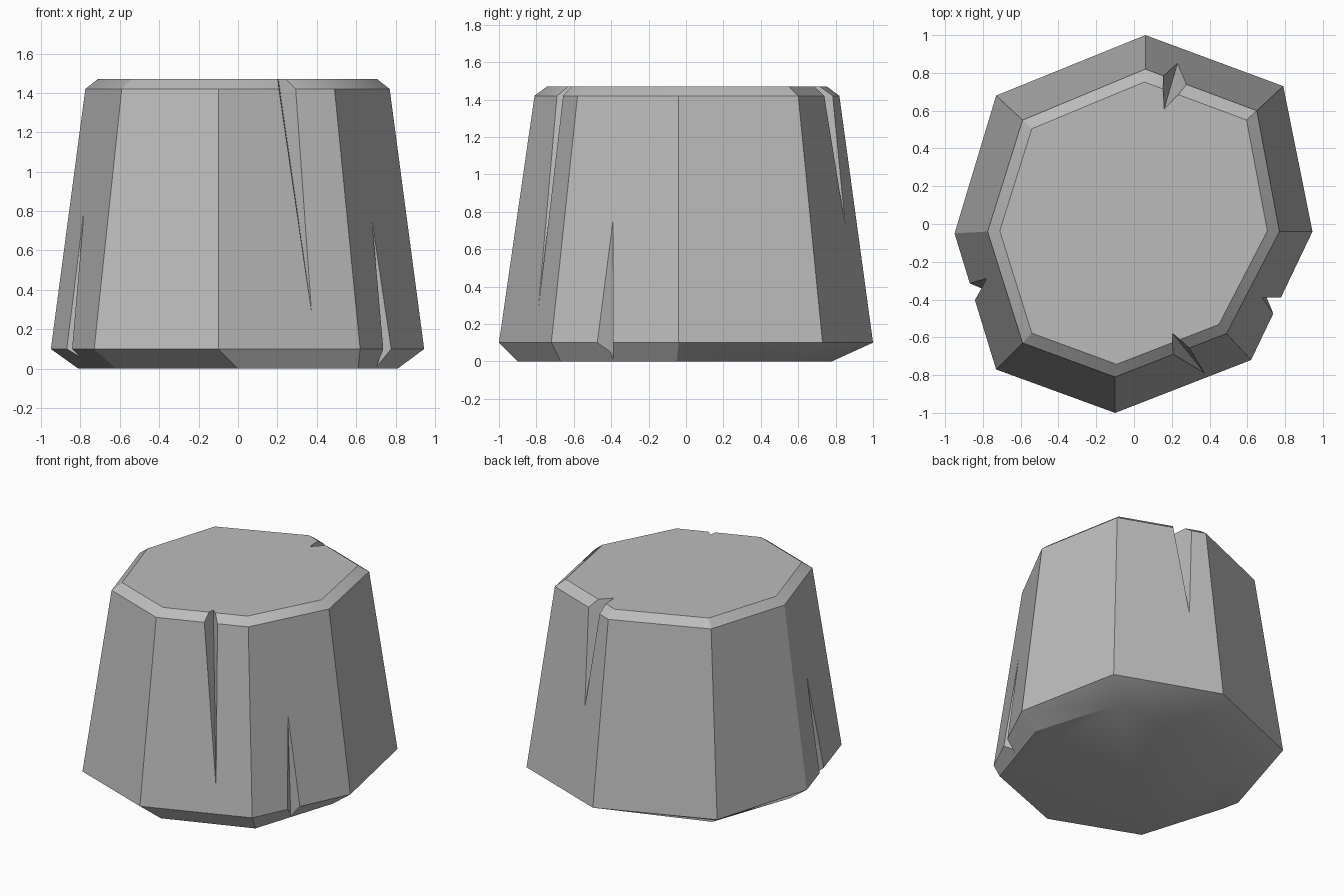
import bpy, bmesh, math
from mathutils import Vector

default_cube = bpy.data.objects.get("Cube")
if default_cube:
    bpy.data.objects.remove(default_cube, do_unlink=True)

# Single grey stone colour
stone = bpy.data.materials.new("grey_stone")
stone.use_nodes = True
grey = (0.5, 0.5, 0.5, 1)
stone.diffuse_color = grey
stone.node_tree.nodes["Principled BSDF"].inputs["Base Color"].default_value = grey


def make_object(name, bm):
    bmesh.ops.recalc_face_normals(bm, faces=bm.faces)
    mesh = bpy.data.meshes.new(name)
    bm.to_mesh(mesh)
    bm.free()
    mesh.materials.append(stone)
    obj = bpy.data.objects.new(name, mesh)
    bpy.context.collection.objects.link(obj)
    return obj


def loft(name, sections):
    """Join horizontal outlines, given as (height, points), into a closed solid."""
    bm = bmesh.new()
    rings = [[bm.verts.new((x, y, z)) for x, y in points] for z, points in sections]
    for lower, upper in zip(rings, rings[1:]):
        for i in range(len(lower)):
            j = (i + 1) % len(lower)
            bm.faces.new((lower[i], lower[j], upper[j], upper[i]))
    bm.faces.new(rings[0])
    bm.faces.new(rings[-1])
    return make_object(name, bm)


def cut_crack(body, tip, inner, side_a, side_b, stretch):
    """Carve a wedge that starts at the tip and opens towards the rim."""
    tip, inner, side_a, side_b = map(Vector, (tip, inner, side_a, side_b))
    outer = [inner + (side - inner) * 2.5 for side in (side_a, side_b)]
    corners = [tip] + [tip + (p - tip) * stretch for p in [inner] + outer]
    bm = bmesh.new()
    a, b, c, d = [bm.verts.new(p) for p in corners]
    for tri in ((a, b, c), (a, c, d), (a, d, b), (b, d, c)):
        bm.faces.new(tri)
    cutter = make_object("crack_cutter", bm)
    cutter.hide_render = True
    mod = body.modifiers.new("crack", "BOOLEAN")
    mod.operation = "DIFFERENCE"
    mod.solver = "EXACT"
    mod.object = cutter
    bpy.context.view_layer.objects.active = body
    bpy.ops.object.modifier_apply(modifier=mod.name)
    bpy.data.objects.remove(cutter, do_unlink=True)


# Outlines, each starting at the back corner and running towards the left
foot = [(.06, .78), (.62, .58), (.81, -.05), (.61, -.67),
        (0, -.9), (-.62, -.66), (-.81, -.05), (-.6, .55)]
widest = [(.06, 1), (.79, .73), (.945, -.04), (.62, -.72),
          (-.1, -1), (-.73, -.77), (-.95, -.05), (-.73, .68)]
shoulder = [(.06, .82), (.65, .6), (.77, -.04), (.49, -.58),
            (-.1, -.81), (-.59, -.63), (-.775, -.04), (-.59, .55)]
crown = [(x * .917, y * .917) for x, y in shoulder]

# Tapered eight-sided block with chamfered rims
body = loft("rock_body", [(0, foot), (.1, widest), (1.42, shoulder), (1.47, crown)])

# Cracks running down from the top rim: front, then back
cut_crack(body, (.39, -.81, .17), (.205, -.58, 1.47), (.2, -.7, 1.47), (.3, -.66, 1.47), 1.05)
cut_crack(body, (.23, .85, .73), (.16, .61, 1.47), (.15, .79, 1.47), (.28, .73, 1.47), 1.05)

# Cracks running up from the bottom rim: left, then right
cut_crack(body, (.675, -.39, .91), (.7, -.39, .1), (.785, -.39, .1), (.74, -.48, .1), 1.2)
cut_crack(body, (-.78, -.29, .8), (-.8, -.34, .1), (-.868, -.315, .1), (-.84, -.4, .1), 1.2)

# Soft shading across shallow edges, sharp elsewhere
bpy.ops.object.select_all(action="DESELECT")
body.select_set(True)
bpy.context.view_layer.objects.active = body
bpy.ops.object.shade_smooth_by_angle(angle=math.radians(30))
